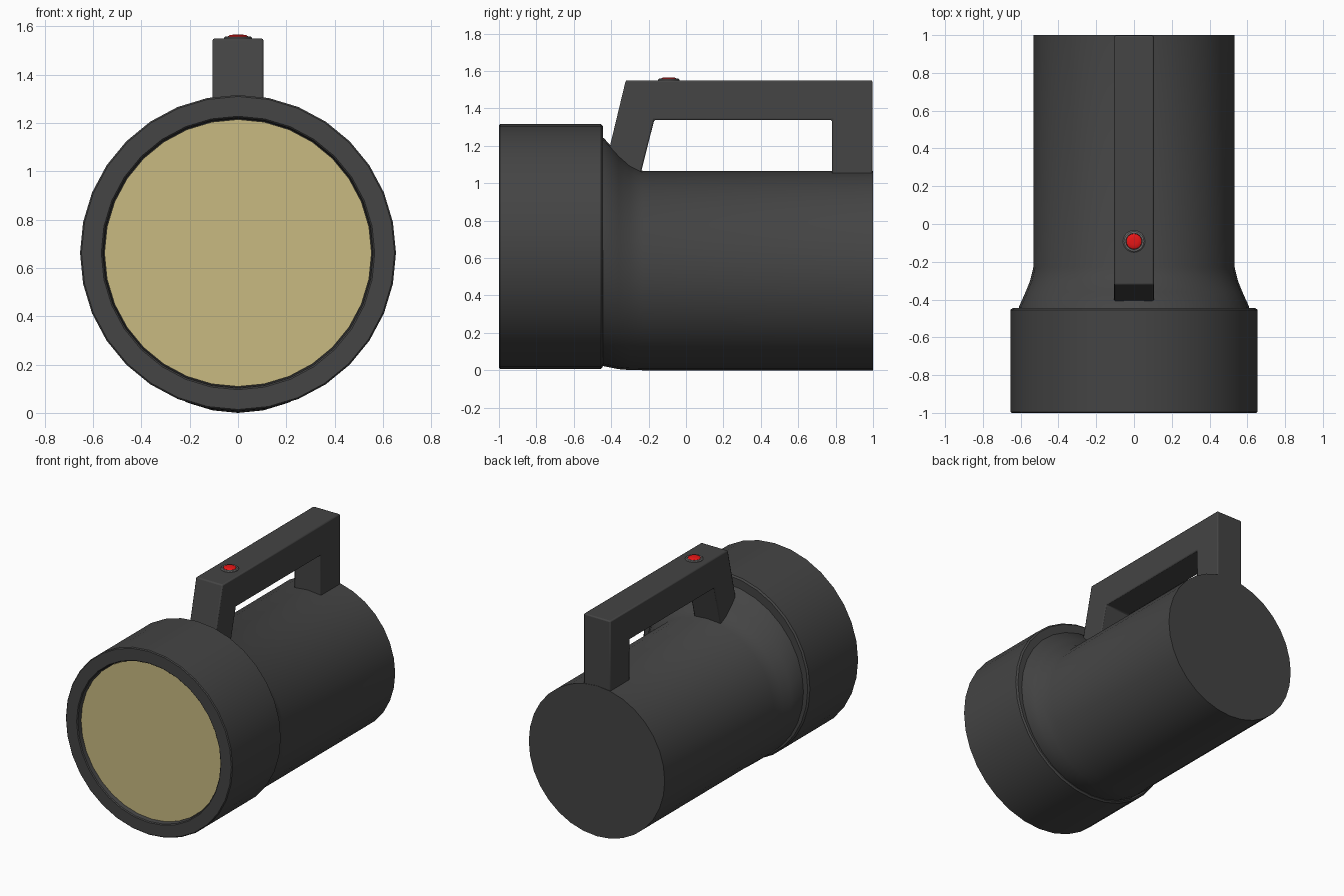
import bpy, bmesh, math

if "Cube" in bpy.data.objects:
    bpy.data.objects.remove(bpy.data.objects["Cube"])

SIDES = 32


def material(name, rgb):
    m = bpy.data.materials.new(name)
    m.diffuse_color = (*rgb, 1)
    m.use_nodes = True
    m.node_tree.nodes["Principled BSDF"].inputs["Base Color"].default_value = m.diffuse_color
    return m


dark = material("dark_plastic", (0.058, 0.058, 0.058))
cream = material("lens_cream", (0.58, 0.49, 0.22))
red = material("button_red", (0.8, 0.008, 0.008))
grey = material("bezel_grey", (0.15, 0.15, 0.15))


def finish(name, bm, mat, angle=35):
    bmesh.ops.recalc_face_normals(bm, faces=bm.faces)
    mesh = bpy.data.meshes.new(name)
    bm.to_mesh(mesh)
    bm.free()
    obj = bpy.data.objects.new(name, mesh)
    bpy.context.collection.objects.link(obj)
    mesh.materials.append(mat)
    bpy.ops.object.select_all(action='DESELECT')
    obj.select_set(True)
    bpy.context.view_layer.objects.active = obj
    bpy.ops.object.shade_smooth_by_angle(angle=math.radians(angle))
    return obj


def loft(name, sections, mat, axis='Y', origin=(0, 0), caps=(True, True)):
    """Skin circles: (y, radius, centre z) along Y, or (z, radius, 0) along Z."""
    bm = bmesh.new()
    rings = []
    for pos, r, c in sections:
        ring = []
        for i in range(SIDES):
            a = 2 * math.pi * i / SIDES
            u, v = r * math.sin(a), r * math.cos(a)
            co = (u, pos, c + v) if axis == 'Y' else (origin[0] + u, origin[1] + v, pos)
            ring.append(bm.verts.new(co))
        rings.append(ring)
    for a, b in zip(rings, rings[1:]):
        for i in range(SIDES):
            j = (i + 1) % SIDES
            bm.faces.new((a[i], a[j], b[j], b[i]))
    if caps[0]:
        bm.faces.new(rings[0])
    if caps[1]:
        bm.faces.new(rings[-1])
    return finish(name, bm, mat)


# Body barrel, flaring into an off-centre neck that keeps a flat underside
loft("body", [(1.0, 0.533, 0.533), (-0.23, 0.533, 0.533), (-0.30, 0.55, 0.551),
              (-0.36, 0.574, 0.580), (-0.44, 0.61, 0.632), (-0.47, 0.61, 0.64)], dark)

# Lamp head with rounded lips and a shallow recess
HZ = 0.662
loft("lamp_head", [(-0.445, 0.643, HZ), (-0.455, 0.654, HZ), (-0.994, 0.654, HZ),
                   (-1.0, 0.648, HZ), (-1.0, 0.566, HZ), (-0.994, 0.56, HZ),
                   (-0.955, 0.555, HZ)], dark)

# Lens disc
loft("lens", [(-0.95, 0.553, HZ), (-0.968, 0.553, HZ)], cream)

# Carrying handle: side profile extruded across the width
profile = [(-0.44, 1.06), (-0.322, 1.55), (0.997, 1.55), (0.997, 1.0),
           (0.78, 1.0), (0.78, 1.338), (-0.17, 1.338), (-0.255, 1.0), (-0.40, 1.0)]
bm = bmesh.new()
face = bm.faces.new([bm.verts.new((-0.105, y, z)) for y, z in profile])
ext = bmesh.ops.extrude_face_region(bm, geom=[face])
bmesh.ops.translate(bm, vec=(0.21, 0, 0),
                    verts=[v for v in ext["geom"] if isinstance(v, bmesh.types.BMVert)])
handle = finish("handle", bm, dark)
bev = handle.modifiers.new("soft_edges", 'BEVEL')
bev.width = 0.008
bev.segments = 2

# Power button with its bezel
loft("button_bezel", [(1.54, 0.058, 0), (1.554, 0.058, 0), (1.559, 0.052, 0),
                      (1.559, 0.043, 0), (1.55, 0.042, 0)], grey, 'Z', (0, -0.092))
loft("power_button", [(1.545, 0.041, 0), (1.559, 0.041, 0), (1.564, 0.034, 0),
                      (1.566, 0.018, 0)], red, 'Z', (0, -0.092))
